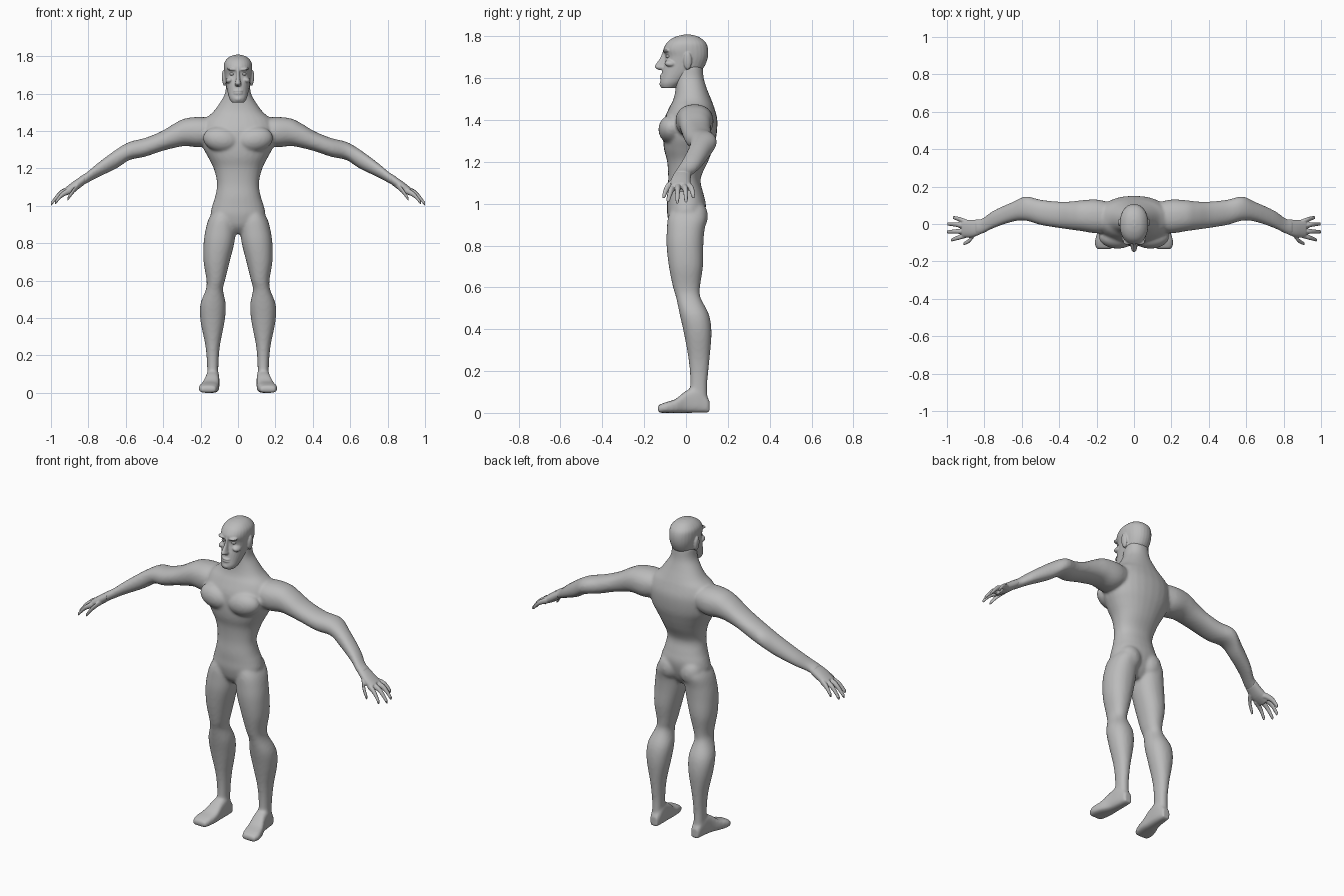
import bpy, bmesh, math
from mathutils import Matrix, Vector

skin = bpy.data.materials.new("grey_skin")
skin.diffuse_color = (0.5, 0.5, 0.5, 1)


def spline(a, b, c, d, t):
    """Smooth interpolation between sections b and c."""
    return [0.5 * (2 * q + (r - p) * t + (2 * p - 5 * q + 4 * r - s) * t * t
            + (3 * q - p - 3 * r + s) * t ** 3) for p, q, r, s in zip(a, b, c, d)]


def loft(bm, axis, secs, side=1, power=2.2, n=28, steps=4):
    """Skin rounded sections (position, a0, a1, b0, b1) along an axis."""
    rows = []
    for i in range(len(secs) - 1):
        quad = (secs[max(i - 1, 0)], secs[i], secs[i + 1], secs[min(i + 2, len(secs) - 1)])
        rows += [spline(*quad, k / steps) for k in range(steps)]
    rows.append(secs[-1])
    rings = []
    for p, a0, a1, b0, b1 in rows:
        ring = []
        for k in range(n):
            c, s = math.cos(math.tau * k / n), math.sin(math.tau * k / n)
            a = (a0 + a1) / 2 + (a1 - a0) / 2 * math.copysign(abs(c) ** (2 / power), c)
            b = (b0 + b1) / 2 + (b1 - b0) / 2 * math.copysign(abs(s) ** (2 / power), s)
            x, y, z = {"x": (p, a, b), "y": (a, p, b), "z": (a, b, p)}[axis]
            ring.append(bm.verts.new((x * side, y, z)))
        rings.append(ring)
    for r, q in zip(rings, rings[1:]):
        for k in range(n):
            bm.faces.new((r[k], r[(k + 1) % n], q[(k + 1) % n], q[k]))
    bm.faces.new(rings[0])
    bm.faces.new(rings[-1])


def ball(bm, loc, radii, side=1, tilt=0):
    m = (Matrix.Translation((loc[0] * side, loc[1], loc[2]))
         @ Matrix.Rotation(tilt * side, 4, "Y") @ Matrix.Diagonal((*radii, 1)))
    bmesh.ops.create_uvsphere(bm, u_segments=24, v_segments=14, radius=1, matrix=m)


def finish(name, bm, voxel=0, smooth=0):
    """Make the object; fuse its overlapping volumes when a voxel size is given."""
    bmesh.ops.recalc_face_normals(bm, faces=bm.faces)
    for f in bm.faces:
        f.smooth = True
    me = bpy.data.meshes.new(name)
    bm.to_mesh(me)
    bm.free()
    me.materials.append(skin)
    ob = bpy.data.objects.new(name, me)
    bpy.context.collection.objects.link(ob)
    if voxel:
        r = ob.modifiers.new("fuse", "REMESH")
        r.mode, r.voxel_size, r.use_smooth_shade = "VOXEL", voxel, True
        s = ob.modifiers.new("soften", "SMOOTH")
        s.factor, s.iterations = 0.5, smooth


# Body: torso, chest, buttocks, arms, legs and feet fused together
bm = bmesh.new()
torso = [(.85, .04, -.04, .04), (.89, .11, -.075, .07), (.95, .145, -.09, .09),
         (1.0, .138, -.09, .095), (1.05, .122, -.09, .083), (1.12, .112, -.085, .07),
         (1.2, .13, -.09, .105), (1.26, .16, -.105, .128), (1.32, .19, -.11, .145),
         (1.4, .2, -.105, .15), (1.46, .18, -.08, .135), (1.5, .135, -.06, .12),
         (1.55, .098, -.05, .10), (1.6, .07, -.05, .085), (1.66, .063, -.05, .08)]
loft(bm, "z", [(z, -w, w, f, b) for z, w, f, b in torso])

arm = [(.08, -.03, .10, 1.36, 1.46), (.19, -.05, .13, 1.315, 1.475),
       (.28, -.038, .127, 1.32, 1.468), (.34, -.03, .12, 1.31, 1.44),
       (.41, -.02, .12, 1.292, 1.398), (.5, -.005, .13, 1.262, 1.362),
       (.58, .018, .147, 1.245, 1.342), (.65, .012, .117, 1.2, 1.302),
       (.75, -.022, .072, 1.152, 1.228), (.81, -.052, .03, 1.12, 1.178),
       (.85, -.06, .02, 1.1, 1.155)]
leg = [(.98, .02, .125, -.07, .09), (.93, .012, .157, -.087, .1),
       (.87, .012, .174, -.092, .088), (.8, .02, .184, -.093, .083),
       (.7, .045, .184, -.082, .081), (.6, .07, .168, -.062, .067),
       (.55, .08, .173, -.047, .07), (.47, .065, .202, -.03, .11),
       (.38, .072, .2, -.01, .122), (.25, .097, .174, .013, .112),
       (.14, .105, .165, .02, .102), (.03, .105, .165, .01, .105)]
foot = [(.112, .108, .158, 0, .06), (.06, .1, .168, 0, .12), (0, .1, .178, 0, .105),
        (-.05, .1, .198, 0, .066), (-.1, .107, .21, 0, .05), (-.135, .12, .2, 0, .036)]
for s in (1, -1):
    loft(bm, "x", arm, s)
    loft(bm, "z", leg, s)
    loft(bm, "y", foot, s, power=3.2)
    ball(bm, (.088, -.07, 1.355), (.1, .062, .068), s, -.15)   # chest muscle
    ball(bm, (.07, .045, .94), (.066, .06, .075), s)           # buttock
finish("body", bm, .008, 7)

# Hands: palm, four fingers and a thumb
palm = [(.82, -.055, .025, 1.115, 1.17), (.87, -.072, .022, 1.078, 1.138),
        (.92, -.07, .022, 1.055, 1.1)]
fingers = [[(.89, .008, 1.09), (.935, .026, 1.072), (.968, .035, 1.035)],
           [(.89, -.015, 1.09), (.95, -.003, 1.068), (.996, .0, 1.015)],
           [(.89, -.038, 1.09), (.95, -.04, 1.066), (1.0, -.042, 1.01)],
           [(.89, -.058, 1.085), (.94, -.073, 1.06), (.978, -.086, 1.015)],
           [(.845, -.045, 1.115), (.88, -.088, 1.08), (.912, -.106, 1.035)]]
for s, name in ((1, "left_hand"), (-1, "right_hand")):
    bm = bmesh.new()
    loft(bm, "x", palm, s)
    for path in fingers:
        loft(bm, "x", [(x, y - r, y + r, z - r * 1.25, z + r * 1.25)
                       for (x, y, z), r in zip(path, (.014, .0125, .009))], s, n=12)
    finish(name, bm, .004, 3)

# Head: skull and jaw with brow, cheeks, nose, lips and ears
bm = bmesh.new()
skull = [(1.553, .034, -.118, -.05), (1.575, .047, -.124, -.02), (1.605, .055, -.119, .02),
         (1.64, .063, -.113, .075), (1.67, .068, -.105, .095), (1.703, .073, -.099, .105),
         (1.737, .076, -.108, .106), (1.765, .073, -.095, .098), (1.785, .06, -.075, .08),
         (1.8, .04, -.045, .055), (1.808, .014, -.012, .025)]
loft(bm, "z", [(z, -w, w, f, b) for z, w, f, b in skull])
nose = [(1.733, .009, -.11, -.08), (1.7, .009, -.122, -.08), (1.665, .014, -.146, -.08),
        (1.652, .018, -.15, -.08), (1.64, .014, -.132, -.08)]
loft(bm, "z", [(z, -w, w, f, b) for z, w, f, b in nose], n=16)
for z in (1.613, 1.601):
    ball(bm, (0, -.113, z), (.026, .013, .006))                # lip
ball(bm, (0, -.11, 1.572), (.024, .017, .016))                 # chin
for s in (1, -1):
    ball(bm, (.032, -.094, 1.73), (.028, .018, .008), s, -.12)  # brow
    ball(bm, (.045, -.073, 1.672), (.022, .03, .016), s, .4)    # cheekbone
    ball(bm, (.075, .008, 1.682), (.011, .02, .042), s, .08)    # ear
finish("head", bm, .004, 3)

# Eyes
for s, name in ((1, "left_eye"), (-1, "right_eye")):
    bm = bmesh.new()
    ball(bm, (.03, -.083, 1.705), (.015, .014, .009), s)
    finish(name, bm)
